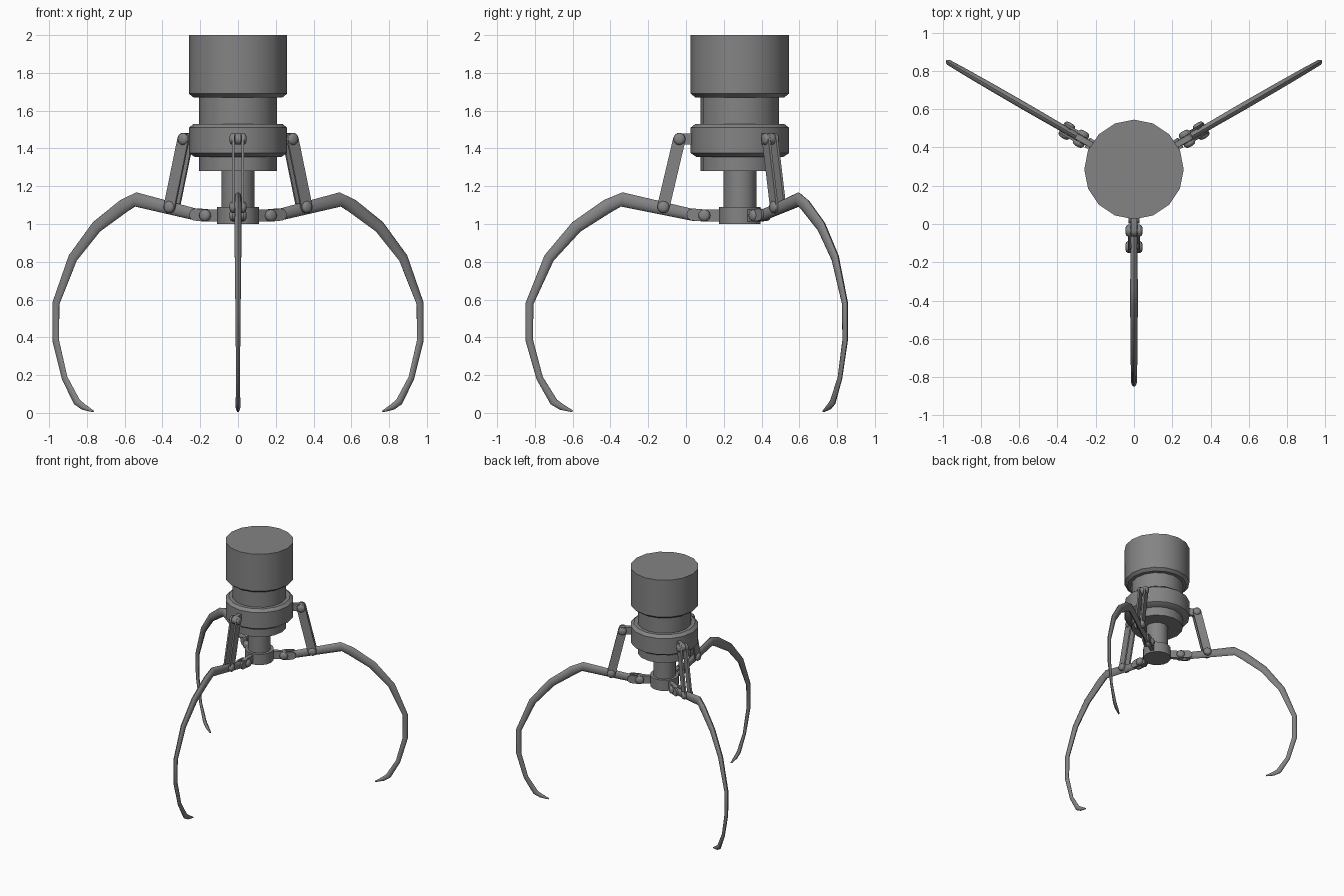
import bpy, bmesh
from math import sin, cos, pi, radians, atan2
from mathutils import Matrix, Vector

if "Cube" in bpy.data.objects:
    bpy.data.objects.remove(bpy.data.objects["Cube"])

CENTRE = Matrix.Translation((0, 0.285, 0))

grey = bpy.data.materials.new("steel grey")
grey.use_nodes = True
colour = (0.23, 0.23, 0.23, 1)
grey.diffuse_color = colour
grey.node_tree.nodes["Principled BSDF"].inputs["Base Color"].default_value = colour


def finish(name, bm, matrix, angle=35):
    bmesh.ops.recalc_face_normals(bm, faces=bm.faces)
    mesh = bpy.data.meshes.new(name)
    bm.to_mesh(mesh)
    bm.free()
    mesh.materials.append(grey)
    ob = bpy.data.objects.new(name, mesh)
    bpy.context.collection.objects.link(ob)
    ob.matrix_world = matrix
    bpy.ops.object.select_all(action='DESELECT')
    ob.select_set(True)
    bpy.context.view_layer.objects.active = ob
    bpy.ops.object.shade_smooth_by_angle(angle=radians(angle))
    return ob


def skin(bm, rings):
    """Join equal rings of points into a closed tube."""
    loops = [[bm.verts.new(p) for p in ring] for ring in rings]
    n = len(loops[0])
    for a, b in zip(loops, loops[1:]):
        for i in range(n):
            j = (i + 1) % n
            bm.faces.new((a[i], a[j], b[j], b[i]))
    bm.faces.new(loops[0][::-1])
    bm.faces.new(loops[-1])


def lathe(name, profile, sides, matrix, angle=35):
    bm = bmesh.new()
    skin(bm, [[(r * cos(2 * pi * i / sides), r * sin(2 * pi * i / sides), z)
               for i in range(sides)] for r, z in profile])
    return finish(name, bm, matrix, angle)


def plate(name, start, end, half_width, offset, thick, matrix):
    """Flat bar with rounded ends, lying in the radial plane."""
    a, b = Vector(start), Vector(end)
    heading = atan2(b.y - a.y, b.x - a.x)
    outline = []
    for point, turn in ((b, -pi / 2), (a, pi / 2)):
        for k in range(7):
            t = heading + turn + pi * k / 6
            outline.append(point + half_width * Vector((cos(t), sin(t))))
    bm = bmesh.new()
    skin(bm, [[(p.x, y, p.y) for p in outline]
              for y in (offset - thick / 2, offset + thick / 2)])
    return finish(name, bm, matrix)


def sweep_arm(name, stations, matrix, sides=10):
    """Oval tube through stations of (radius, height, depth, width)."""
    pts = [Vector((s[0], s[1])) for s in stations]
    rings = []
    for i, (r, z, depth, width) in enumerate(stations):
        along = (pts[min(i + 1, len(pts) - 1)] - pts[max(i - 1, 0)]).normalized()
        across = Vector((-along.y, along.x))
        ring = []
        for k in range(sides):
            t = 2 * pi * k / sides
            p = pts[i] + across * (cos(t) * depth / 2)
            ring.append((p.x, sin(t) * width / 2, p.y))
        rings.append(ring)
    bm = bmesh.new()
    skin(bm, rings)
    return finish(name, bm, matrix, 40)


# Central column
lathe("motor_housing", [(0.235, 1.67), (0.26, 1.69), (0.26, 2.0)], 16, CENTRE)
lathe("housing_neck", [(0.207, 1.5), (0.207, 1.69)], 16, CENTRE)
lathe("collar", [(0.23, 1.355), (0.26, 1.375), (0.26, 1.51), (0.235, 1.53)], 16, CENTRE)
lathe("lower_neck", [(0.207, 1.28), (0.207, 1.37)], 16, CENTRE)
lathe("shaft", [(0.087, 1.05), (0.087, 1.29)], 16, CENTRE)
lathe("hub", [(0.11, 1.0), (0.11, 1.09)], 16, CENTRE)

# Pivot points as (radius, height)
HUB_PIVOT, ARM_PIVOT, COLLAR_PIVOT = (0.188, 1.045), (0.405, 1.09), (0.32, 1.45)
PIN = [(0.012, -0.045), (0.025, -0.041), (0.032, -0.03), (0.032, -0.018),
       (0.016, -0.017), (0.016, 0.017),
       (0.032, 0.018), (0.032, 0.03), (0.025, 0.041), (0.012, 0.045)]
ARM = [(0.235, 1.045, 0.062, 0.036), (0.625, 1.13, 0.076, 0.042),
       (0.70, 1.095, 0.075, 0.042), (0.865, 0.985, 0.066, 0.040),
       (1.01, 0.82, 0.056, 0.036), (1.113, 0.58, 0.042, 0.030),
       (1.115, 0.385, 0.040, 0.026), (1.06, 0.185, 0.036, 0.020),
       (0.985, 0.058, 0.042, 0.026), (0.945, 0.032, 0.034, 0.026),
       (0.885, 0.008, 0.010, 0.012)]

# Three claws around the column
for side, turn in (("front", -90), ("left", 30), ("right", 150)):
    m = CENTRE @ Matrix.Rotation(radians(turn), 4, 'Z')
    sweep_arm(side + "_claw_arm", ARM, m)
    plate(side + "_hub_lug", (0.09, 1.045), HUB_PIVOT, 0.032, 0, 0.03, m)
    plate(side + "_collar_lug", (0.23, 1.45), COLLAR_PIVOT, 0.03, 0, 0.03, m)
    for s, label in ((-1, "a"), (1, "b")):
        plate(side + "_link_" + label, ARM_PIVOT, COLLAR_PIVOT, 0.033, s * 0.024, 0.013, m)
        plate(side + "_arm_fork_" + label, HUB_PIVOT, (0.25, 1.05), 0.032, s * 0.022, 0.013, m)
    for label, (r, z) in (("hub", HUB_PIVOT), ("arm", ARM_PIVOT), ("collar", COLLAR_PIVOT)):
        place = m @ Matrix.Translation((r, 0, z)) @ Matrix.Rotation(pi / 2, 4, 'X')
        lathe(side + "_" + label + "_pin", PIN, 12, place, 50)
